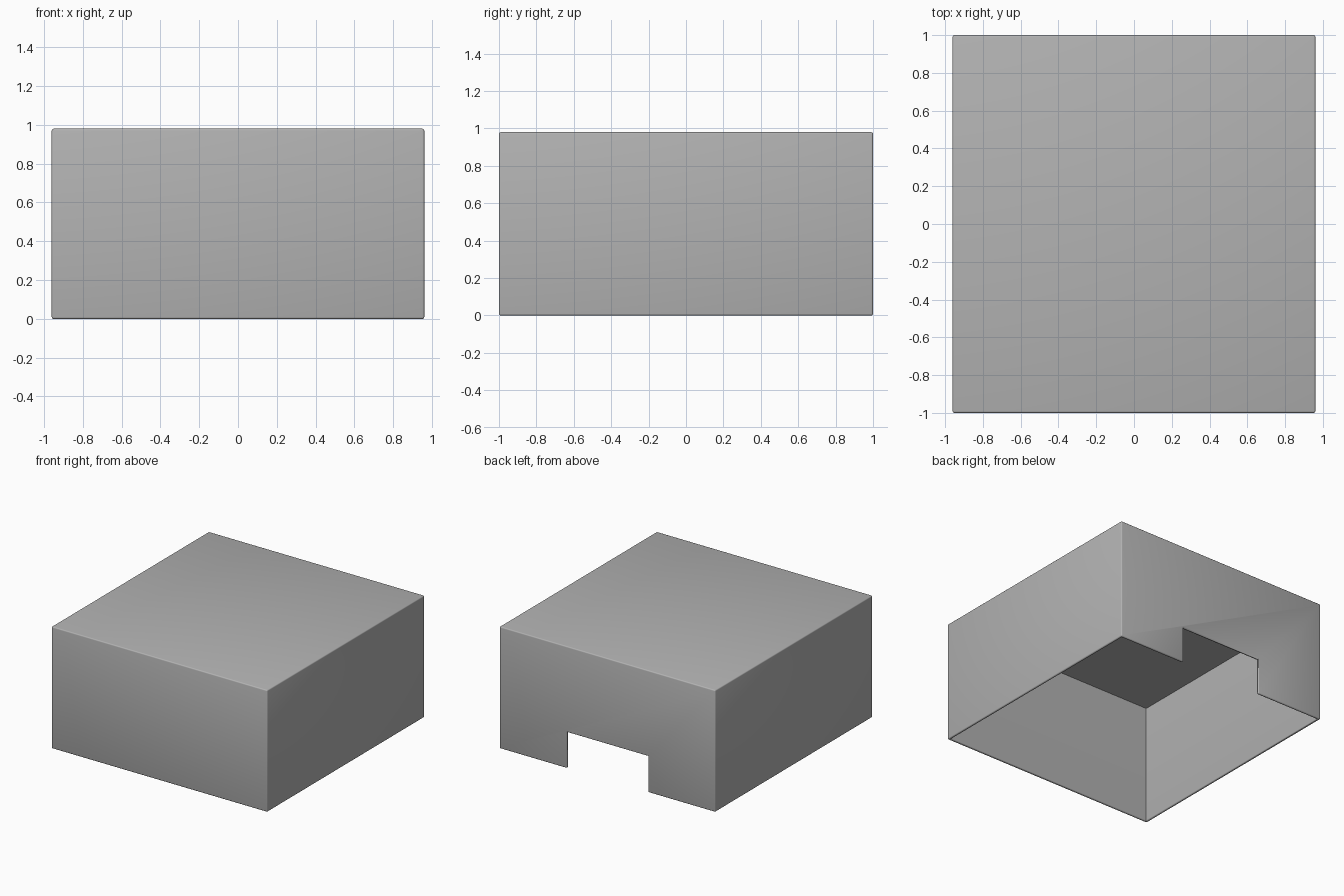
import bpy
import bmesh
from mathutils import Matrix, Vector

if "Cube" in bpy.data.objects:
    bpy.data.objects.remove(bpy.data.objects["Cube"], do_unlink=True)

WIDTH, DEPTH, HEIGHT = 1.92, 2.0, 0.98
WALL = 0.02
ROUND = 0.009
NOTCH_WIDTH, NOTCH_HEIGHT = 0.72, 0.29

grey = bpy.data.materials.new("plain grey")
grey.use_nodes = True
colour = (0.45, 0.45, 0.45, 1)
grey.diffuse_color = colour
grey.node_tree.nodes["Principled BSDF"].inputs["Base Color"].default_value = colour


def box(name, low, high):
    """Axis-aligned box between two corners."""
    low, high = Vector(low), Vector(high)
    bm = bmesh.new()
    place = Matrix.Translation((low + high) / 2) @ Matrix.Diagonal((*(high - low), 1))
    bmesh.ops.create_cube(bm, size=1, matrix=place)
    mesh = bpy.data.meshes.new(name)
    bm.to_mesh(mesh)
    bm.free()
    obj = bpy.data.objects.new(name, mesh)
    bpy.context.collection.objects.link(obj)
    return obj


def cut(target, cutter):
    """Subtract the cutter and discard it."""
    cutter.hide_render = True
    mod = target.modifiers.new("cut", "BOOLEAN")
    mod.operation, mod.solver, mod.object = "DIFFERENCE", "EXACT", cutter
    bpy.context.view_layer.objects.active = target
    bpy.ops.object.modifier_apply(modifier=mod.name)
    bpy.data.objects.remove(cutter, do_unlink=True)


# Hollow cover, open underneath
x, y = WIDTH / 2, DEPTH / 2
cover = box("box_cover", (-x, -y, 0), (x, y, HEIGHT))
cut(cover, box("hollow", (WALL - x, WALL - y, -0.1), (x - WALL, y - WALL, HEIGHT - WALL)))

# Rectangular notch at the foot of the back wall
n = NOTCH_WIDTH / 2
cut(cover, box("notch", (-n, y - 0.1, -0.1), (n, y + 0.1, NOTCH_HEIGHT)))

# Round the outward corners, keeping the inside corners crisp
bm = bmesh.new()
bm.from_mesh(cover.data)
bmesh.ops.dissolve_limit(bm, angle_limit=0.01, verts=bm.verts, edges=bm.edges)
bm.normal_update()
corners = [e for e in bm.edges if e.calc_face_angle_signed(0) > 0.5]
bmesh.ops.bevel(bm, geom=corners, offset=ROUND, segments=3, profile=0.5,
                affect="EDGES", clamp_overlap=True)
bm.to_mesh(cover.data)
bm.free()

cover.data.materials.clear()
cover.data.materials.append(grey)
bpy.ops.object.select_all(action="DESELECT")
cover.select_set(True)
bpy.context.view_layer.objects.active = cover
bpy.ops.object.shade_smooth_by_angle(angle=0.6)
